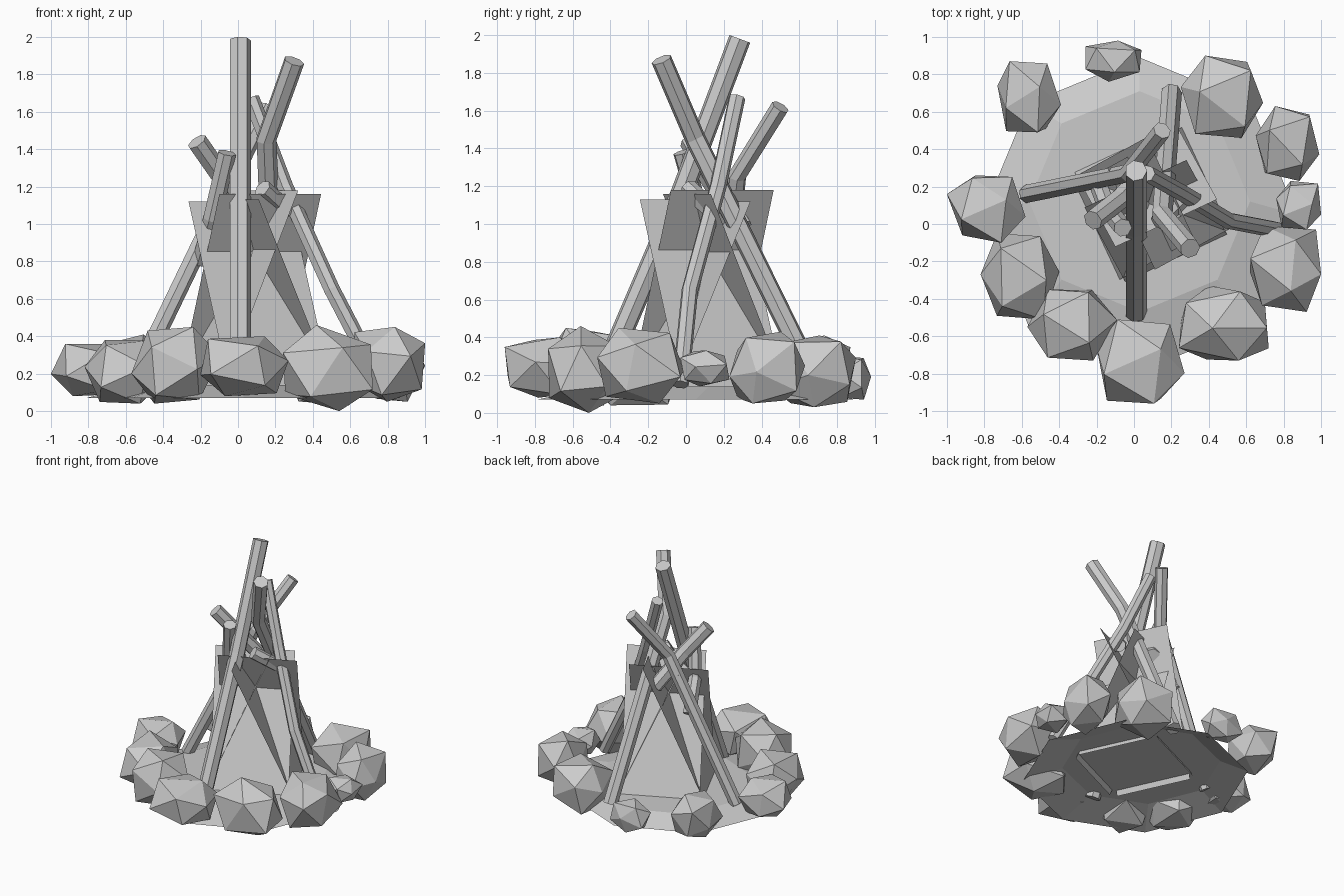
import bpy, bmesh, math, random
from mathutils import Vector, Euler

if "Cube" in bpy.data.objects:
    bpy.data.objects.remove(bpy.data.objects["Cube"], do_unlink=True)

random.seed(4)
grey = bpy.data.materials.new("plain_grey")
grey.use_nodes = True
grey.diffuse_color = (0.6, 0.6, 0.6, 1)
grey.node_tree.nodes["Principled BSDF"].inputs["Base Color"].default_value = (0.6, 0.6, 0.6, 1)


def finish(name, bm, closed=True):
    if closed:
        bmesh.ops.recalc_face_normals(bm, faces=bm.faces)
    mesh = bpy.data.meshes.new(name)
    bm.to_mesh(mesh)
    bm.free()
    mesh.materials.append(grey)
    obj = bpy.data.objects.new(name, mesh)
    bpy.context.collection.objects.link(obj)
    return obj


def ring(bm, centre, radius, sides, u, v, turn=0):
    angles = [turn + math.tau * i / sides for i in range(sides)]
    return [bm.verts.new(Vector(centre) + radius * (math.cos(a) * u + math.sin(a) * v)) for a in angles]


def bridge(bm, a, b):
    for i in range(len(a)):
        j = (i + 1) % len(a)
        bm.faces.new((a[i], a[j], b[j], b[i]))


X, Y = Vector((1, 0, 0)), Vector((0, 1, 0))

# Low hollow mound of ash
bm = bmesh.new()
outer = ring(bm, (0.03, 0.05, 0.07), 0.84, 8, X, Y, math.pi / 2)
inner = ring(bm, (0.03, 0.12, 0.14), 0.59, 8, X, Y, math.pi / 2)
bridge(bm, outer, inner)
bm.faces.new(inner)
finish("ash_mound", bm, closed=False)


# Bent seven-sided sticks
def stick(name, points, radius):
    bm = bmesh.new()
    pts = [Vector(p) for p in points]
    side = None
    loops = []
    for i, p in enumerate(pts):
        d = (pts[min(i + 1, len(pts) - 1)] - pts[max(i - 1, 0)]).normalized()
        side = side or Y.cross(d).normalized()
        u = (side - d * side.dot(d)).normalized()
        loops.append(ring(bm, p, radius, 7, u, d.cross(u)))
    for a, b in zip(loops, loops[1:]):
        bridge(bm, a, b)
    bm.faces.new(loops[0])
    bm.faces.new(loops[-1])
    finish(name, bm)


stick("front_log", [(0.01, -0.47, 0.12), (0.01, -0.02, 1.17), (0.01, 0.285, 1.98)], 0.06)
stick("back_log", [(0.2, 0.7, 0.13), (0.15, 0.05, 1.45), (0.3, -0.13, 1.87)], 0.056)
stick("left_log", [(0.76, -0.03, 0.15), (0.5, 0.02, 0.65), (0.25, 0.17, 1.2), (0.07, 0.27, 1.67)], 0.045)
stick("right_log", [(-0.57, 0.16, 0.13), (-0.03, 0.27, 1.25), (0.15, 0.5, 1.62)], 0.05)
stick("back_branch", [(0.07, 0.3, 0.98), (-0.08, 0.13, 1.24), (-0.22, 0.02, 1.44)], 0.056)
stick("right_branch", [(-0.2, 0.24, 0.8), (-0.14, 0.08, 1.03), (-0.06, -0.02, 1.38)], 0.05)
stick("left_branch", [(0.26, 0.14, 1.07), (0.13, 0.01, 1.19)], 0.05)

# Four flat flame sheets leaning through each other like a pinwheel
for n, top in enumerate((1.18, 1.12, 1.13, 1.16)):
    a = math.radians(25 + 90 * n)
    out = Vector((math.cos(a), math.sin(a), 0))
    along = Vector((-out.y, out.x, 0))
    low = Vector((0.09, 0.11, 0.1)) - out * 0.34
    high = Vector((0.09, 0.11, top)) + out * 0.13 + along * 0.03
    bm = bmesh.new()
    bm.faces.new([bm.verts.new(p + along * s * 0.3) for p, s in ((low, -1), (low, 1), (high, 1), (high, -1))])
    finish(f"flame_sheet_{n + 1}", bm, closed=False)

# Ring of faceted stones: middle x, y, half size x, y, bottom, top
stones = [
    (-0.79, 0.08, 0.21, 0.18, 0.08, 0.36), (-0.56, 0.68, 0.17, 0.19, 0.06, 0.41),
    (-0.61, -0.28, 0.21, 0.23, 0.04, 0.38), (-0.33, -0.54, 0.24, 0.19, 0.04, 0.45),
    (0.035, -0.735, 0.235, 0.225, 0.08, 0.4), (0.48, -0.53, 0.24, 0.2, 0.0, 0.46),
    (0.81, -0.24, 0.19, 0.23, 0.05, 0.45), (0.88, 0.1, 0.12, 0.13, 0.14, 0.33),
    (0.82, 0.43, 0.17, 0.2, 0.05, 0.43), (0.47, 0.68, 0.22, 0.22, 0.03, 0.41),
    (-0.11, 0.87, 0.15, 0.11, 0.07, 0.3),
]
for n, (x, y, hx, hy, low, top) in enumerate(stones):
    bm = bmesh.new()
    bmesh.ops.create_icosphere(bm, subdivisions=1, radius=1)
    spin = Euler([random.uniform(0, 6) for _ in range(3)]).to_matrix()
    for v in bm.verts:
        v.co = spin @ v.co * random.uniform(0.88, 1.12)
    centre, half = Vector((x, y, (low + top) / 2)), (hx, hy, (top - low) / 2)
    for k in range(3):
        lo, hi = min(v.co[k] for v in bm.verts), max(v.co[k] for v in bm.verts)
        for v in bm.verts:
            t = 2 * (v.co[k] - lo) / (hi - lo) - 1
            v.co[k] = centre[k] + half[k] * math.copysign(abs(t) ** 0.8, t)
    finish(f"stone_{n + 1}", bm)
